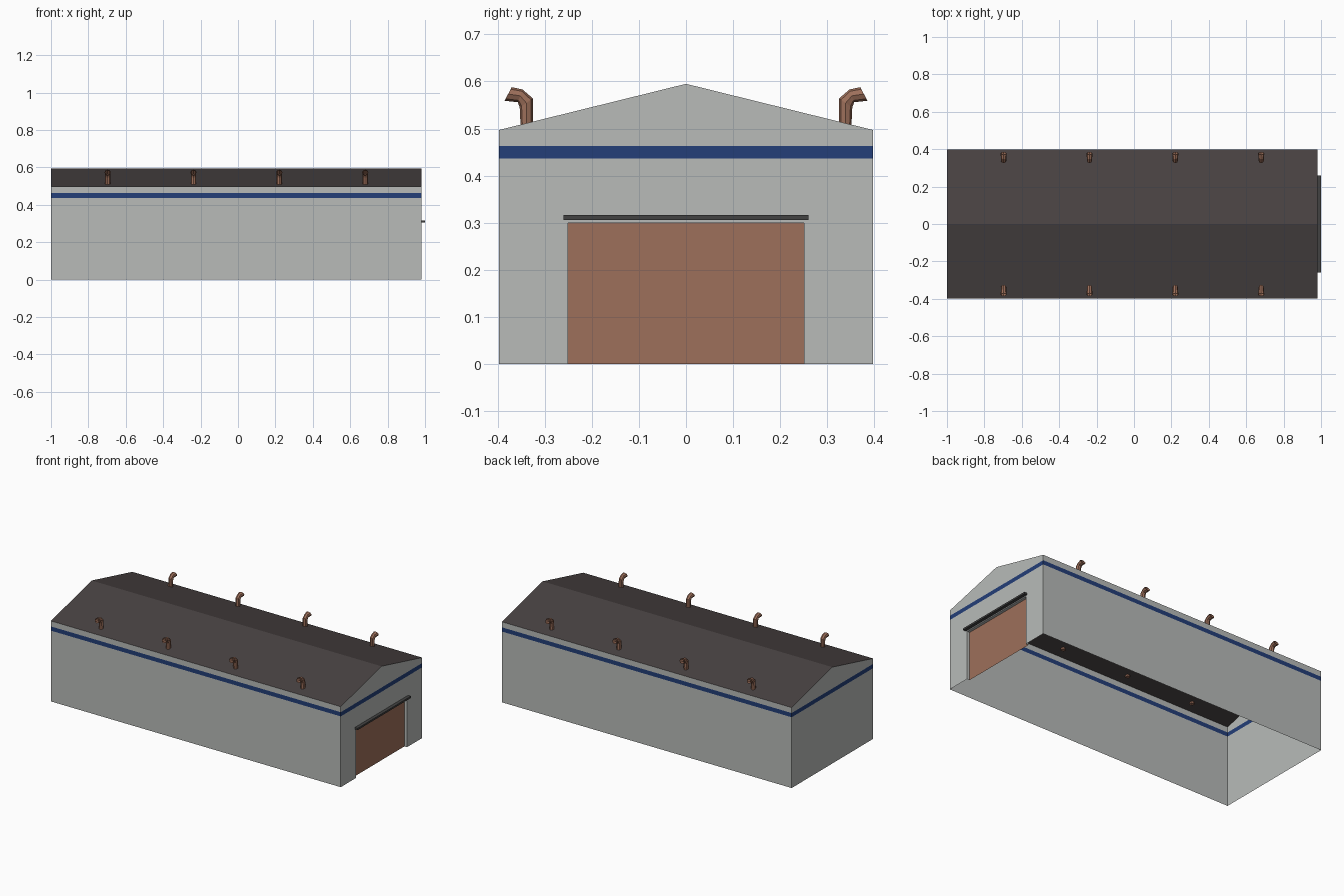
import bpy, bmesh, math
from mathutils import Vector

if "Cube" in bpy.data.objects:
    bpy.data.objects.remove(bpy.data.objects["Cube"])

X0, X1, W = -1.0, 0.98, 0.397
EAVE, RIDGE = 0.497, 0.595
BAND0, BAND1 = 0.437, 0.463
DOOR_Y, DOOR_Z, RECESS = 0.25, 0.30, 0.018


def srgb(r, g, b):
    lin = lambda c: c / 12.92 if c <= 0.04045 else ((c + 0.055) / 1.055) ** 2.4
    return (lin(r / 255), lin(g / 255), lin(b / 255), 1)


def material(name, rgb):
    m = bpy.data.materials.new(name)
    m.diffuse_color = srgb(*rgb)
    m.use_nodes = True
    m.node_tree.nodes["Principled BSDF"].inputs["Base Color"].default_value = m.diffuse_color
    return m


GREY = material("wall grey", (184, 187, 185))
BLUE = material("stripe blue", (35, 62, 120))
ROOF = material("roof charcoal", (72, 66, 66))
RUST = material("rust brown", (158, 112, 91))
TRIM = material("canopy dark grey", (66, 66, 66))


def finish(bm, name, *mats):
    me = bpy.data.meshes.new(name)
    bm.to_mesh(me)
    bm.free()
    for m in mats:
        me.materials.append(m)
    ob = bpy.data.objects.new(name, me)
    bpy.context.collection.objects.link(ob)
    return ob


def cut(bm, co, no):
    geom = bm.verts[:] + bm.edges[:] + bm.faces[:]
    bmesh.ops.bisect_plane(bm, geom=geom, plane_co=co, plane_no=no, dist=1e-5)


def quad(bm, pts):
    return bm.faces.new([bm.verts.new(p) for p in pts])


# Walls: open shell with gable ends, stripe cut in as a flush band
bm = bmesh.new()
gable = [(-W, 0), (W, 0), (W, EAVE), (0, RIDGE), (-W, EAVE)]
a = [bm.verts.new((X0, y, z)) for y, z in gable]
b = [bm.verts.new((X1, y, z)) for y, z in gable]
bm.faces.new(a[::-1])
bm.faces.new(b)
bm.faces.new((a[1], a[2], b[2], b[1]))
bm.faces.new((a[4], a[0], b[0], b[4]))
for z in (BAND0, BAND1, DOOR_Z):
    cut(bm, (0, 0, z), (0, 0, 1))
for y in (-DOOR_Y, DOOR_Y):
    cut(bm, (0, y, 0), (0, 1, 0))
bm.normal_update()
hole = []
for f in bm.faces:
    c = f.calc_center_median()
    f.material_index = 1 if BAND0 < c.z < BAND1 else 0
    if c.x > X1 - 0.01 and abs(c.y) < DOOR_Y and c.z < DOOR_Z:
        hole.append(f)
bmesh.ops.delete(bm, geom=hole, context='FACES')
# Door reveal
xi = X1 - RECESS
for s in (-1, 1):
    y = s * DOOR_Y
    pts = [(X1, y, 0), (X1, y, DOOR_Z), (xi, y, DOOR_Z), (xi, y, 0)]
    quad(bm, pts if s > 0 else pts[::-1])
quad(bm, [(X1, -DOOR_Y, DOOR_Z), (xi, -DOOR_Y, DOOR_Z),
          (xi, DOOR_Y, DOOR_Z), (X1, DOOR_Y, DOOR_Z)])
finish(bm, "walls", GREY, BLUE)

# Roof: two slopes
bm = bmesh.new()
quad(bm, [(X0, -W, EAVE), (X1, -W, EAVE), (X1, 0, RIDGE), (X0, 0, RIDGE)])
quad(bm, [(X0, 0, RIDGE), (X1, 0, RIDGE), (X1, W, EAVE), (X0, W, EAVE)])
bmesh.ops.remove_doubles(bm, verts=bm.verts, dist=1e-5)
finish(bm, "roof", ROOF)

# Sliding door panel
bm = bmesh.new()
quad(bm, [(xi, -DOOR_Y, 0), (xi, DOOR_Y, 0), (xi, DOOR_Y, DOOR_Z), (xi, -DOOR_Y, DOOR_Z)])
finish(bm, "door", RUST)

# Canopy strip over the door
bm = bmesh.new()
bmesh.ops.create_cube(bm, size=1)
for v in bm.verts:
    v.co = Vector((0.99 + v.co.x * 0.02, v.co.y * 0.52, 0.311 + v.co.z * 0.011))
finish(bm, "door_canopy", TRIM)

# Vent pipes: rings given by outer/lower and inner/upper (y, z), plus x half width
RINGS = [((.351, .503), (.325, .503), .014),
         ((.353, .545), (.325, .564), .014),
         ((.357, .556), (.347, .583), .014),
         ((.385, .559), (.370, .588), .017)]


def vent(name, x, side, n=8):
    bm = bmesh.new()
    rings = []
    for p, q, w in RINGS:
        p, q = Vector(p), Vector(q)
        mid, half = (p + q) / 2, (p - q) / 2
        ring = []
        for i in range(n):
            t = 2 * math.pi * i / n
            yz = mid + half * math.cos(t)
            ring.append(bm.verts.new((x + w * math.sin(t), side * yz.x, yz.y)))
        rings.append(ring)
    for r, s in zip(rings, rings[1:]):
        for i in range(n):
            j = (i + 1) % n
            bm.faces.new((r[i], r[j], s[j], s[i]))
    bm.faces.new(rings[0])
    bmesh.ops.recalc_face_normals(bm, faces=bm.faces)
    finish(bm, name, RUST)


for i in range(4):
    for side, tag in ((-1, "front"), (1, "back")):
        vent(f"vent_{tag}_{i + 1}", -0.697 + 0.459 * i, side)
